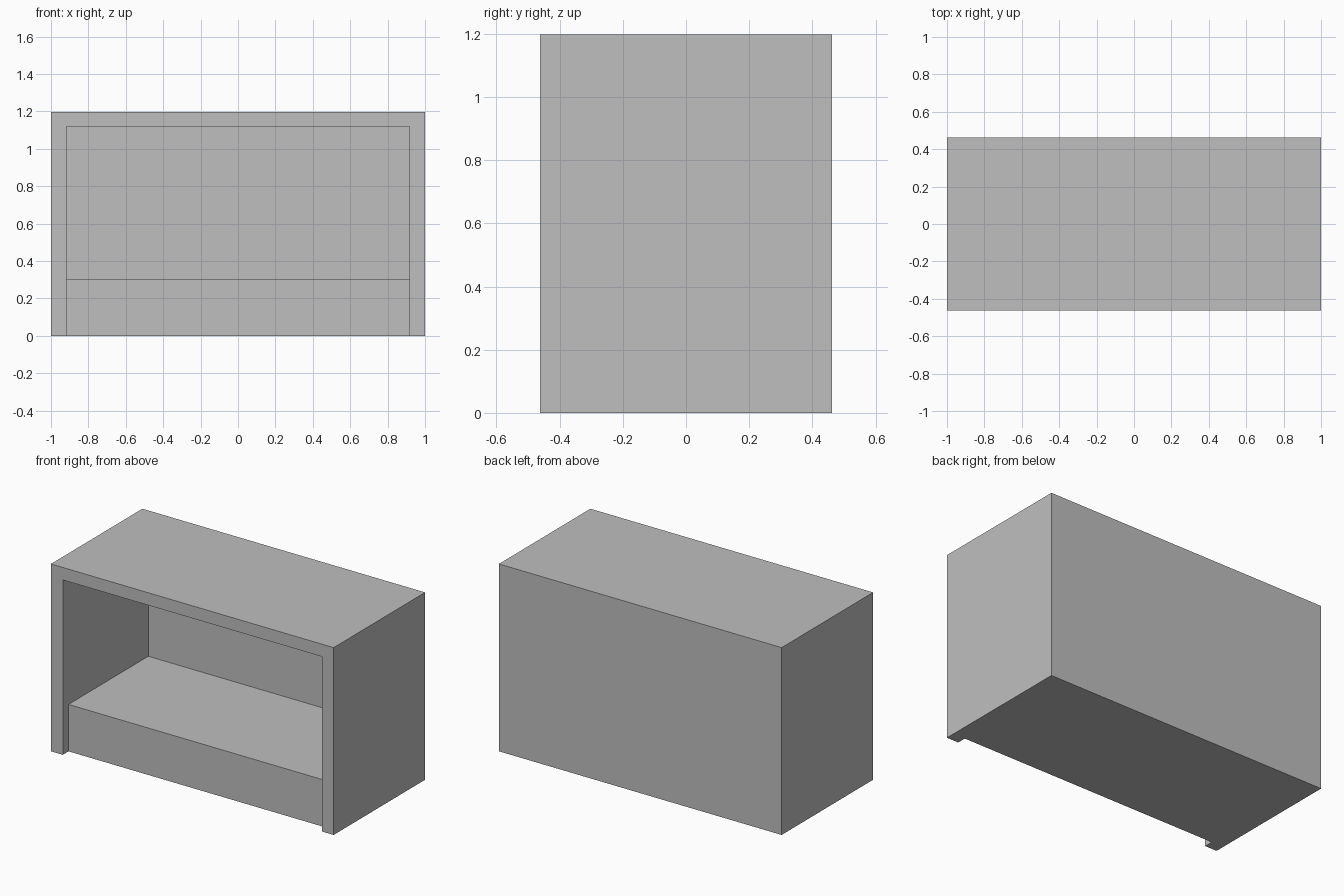
import bpy
import bmesh

WIDTH, DEPTH, HEIGHT = 2.0, 0.924, 1.198
BOARD = 0.084        # thickness of sides and top
BACK = 0.06          # thickness of the back panel
RECESS = 0.058       # set-back of the base front
SHELF = 0.30         # height of the shelf surface

cube = bpy.data.objects.get("Cube")
if cube:
    bpy.data.objects.remove(cube, do_unlink=True)

grey = bpy.data.materials.new("plain_grey")
grey.use_nodes = True
colour = (0.52, 0.52, 0.52, 1)
grey.diffuse_color = colour
grey.node_tree.nodes["Principled BSDF"].inputs["Base Color"].default_value = colour


def prism(name, profile, half_width):
    """Extrude a closed (y, z) profile along x, centred on x = 0."""
    bm = bmesh.new()
    face = bm.faces.new([bm.verts.new((-half_width, y, z)) for y, z in profile])
    grown = bmesh.ops.extrude_face_region(bm, geom=[face])
    verts = [v for v in grown["geom"] if isinstance(v, bmesh.types.BMVert)]
    bmesh.ops.translate(bm, verts=verts, vec=(2 * half_width, 0, 0))
    bmesh.ops.recalc_face_normals(bm, faces=bm.faces)
    mesh = bpy.data.meshes.new(name)
    bm.to_mesh(mesh)
    bm.free()
    mesh.materials.append(grey)
    obj = bpy.data.objects.new(name, mesh)
    bpy.context.collection.objects.link(obj)
    return obj


front, rear = -DEPTH / 2, DEPTH / 2

# Outer cabinet block
cabinet = prism("cabinet_body", [(front, 0), (rear, 0), (rear, HEIGHT), (front, HEIGHT)],
                WIDTH / 2)

# Opening above the shelf, joined to the shallow recess in front of the base
outside, base_front, inner_rear = front - 0.1, front + RECESS, rear - BACK
opening = prism("opening_cutter",
                [(outside, -0.1), (base_front, -0.1), (base_front, SHELF),
                 (inner_rear, SHELF), (inner_rear, HEIGHT - BOARD + 0.004),
                 (outside, HEIGHT - BOARD + 0.004)],
                WIDTH / 2 - BOARD)
opening.hide_render = True

# Carve the opening and drop the cutter
cut = cabinet.modifiers.new("opening", 'BOOLEAN')
cut.operation = 'DIFFERENCE'
cut.solver = 'EXACT'
cut.object = opening
bpy.context.view_layer.objects.active = cabinet
cabinet.select_set(True)
bpy.ops.object.modifier_apply(modifier=cut.name)
bpy.data.objects.remove(opening, do_unlink=True)
